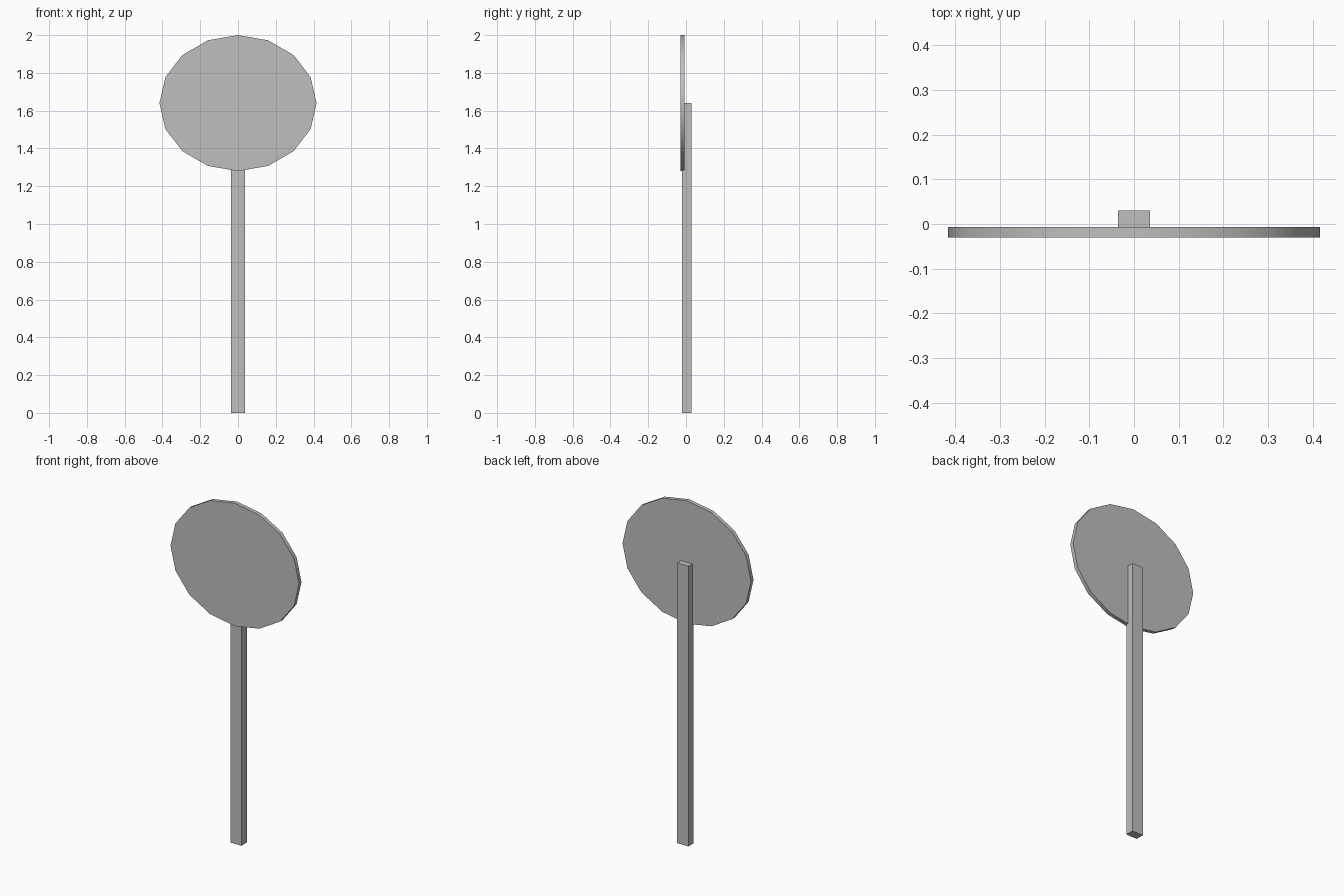
import bpy
from math import pi, radians

cube = bpy.data.objects.get("Cube")
if cube:
    bpy.data.objects.remove(cube, do_unlink=True)

# Single plain grey
GREY = (0.52, 0.52, 0.52, 1)
grey = bpy.data.materials.new("plain_grey")
grey.use_nodes = True
grey.diffuse_color = GREY
grey.node_tree.nodes["Principled BSDF"].inputs["Base Color"].default_value = GREY


def finish(name, scale):
    obj = bpy.context.object
    obj.name = name
    obj.scale = scale
    bpy.ops.object.transform_apply(location=False, rotation=True, scale=True)
    obj.data.materials.append(grey)
    return obj


# Square post, ending at the centre of the panel
POST_TOP = 1.64
bpy.ops.mesh.primitive_cube_add(size=1, location=(0, 0.005, POST_TOP / 2))
finish("post", (0.072, 0.05, POST_TOP))

# Thin sixteen-sided oval panel on the front of the post
bpy.ops.mesh.primitive_cylinder_add(
    vertices=16, radius=1, depth=1,
    location=(0, -0.0185, POST_TOP), rotation=(pi / 2, 0, 0))
finish("sign_panel", (0.416, 0.36, 0.023))
bpy.ops.object.shade_smooth_by_angle(angle=radians(30))
